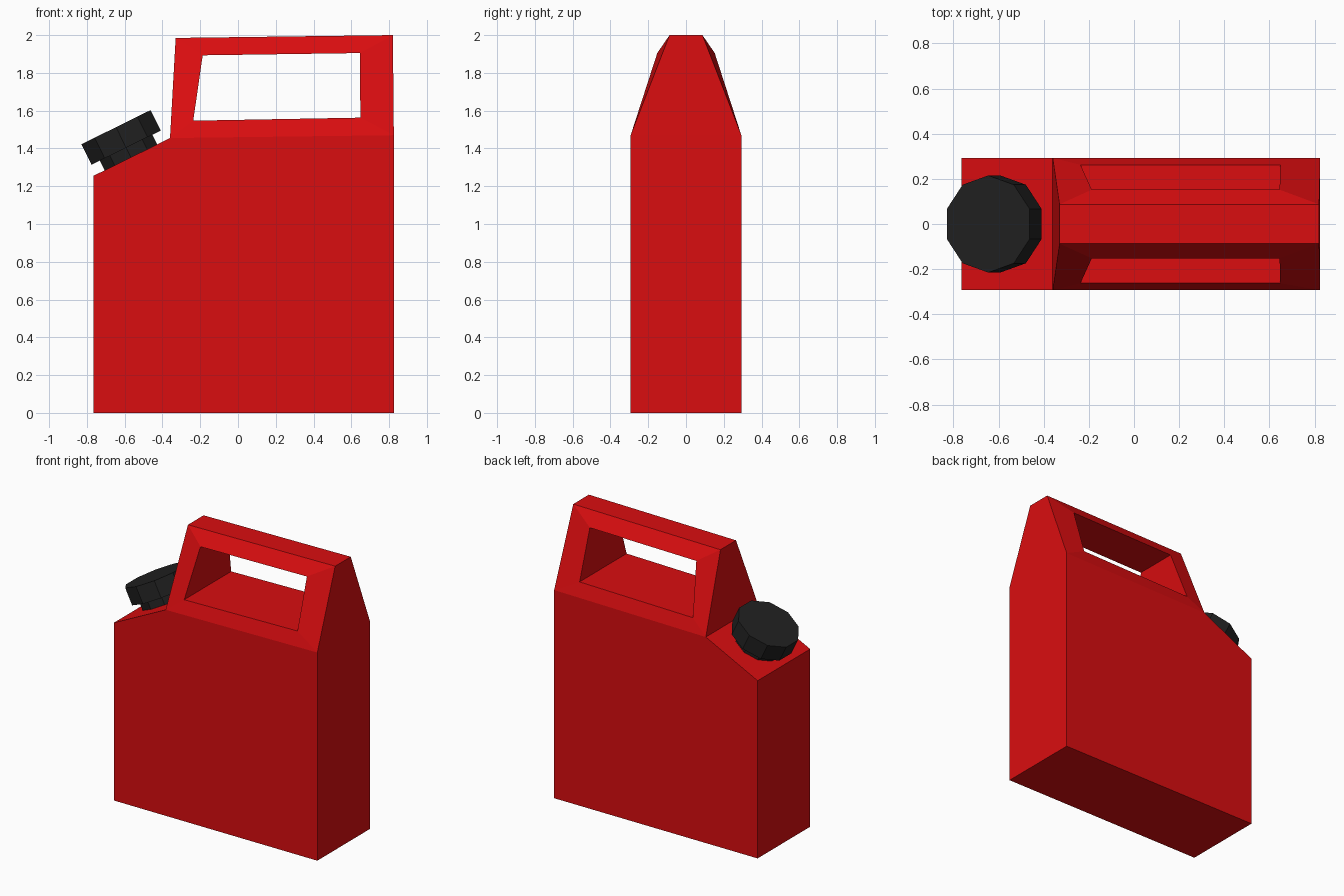
import bpy
import bmesh
from math import atan2, pi
from mathutils import Matrix, Vector

cube = bpy.data.objects.get("Cube")
if cube:
    bpy.data.objects.remove(cube, do_unlink=True)


def make_material(name, rgb):
    mat = bpy.data.materials.new(name)
    mat.use_nodes = True
    colour = (*rgb, 1)
    mat.diffuse_color = colour
    mat.node_tree.nodes["Principled BSDF"].inputs["Base Color"].default_value = colour
    return mat


def make_object(name, bm, mat):
    bmesh.ops.recalc_face_normals(bm, faces=bm.faces)
    mesh = bpy.data.meshes.new(name)
    bm.to_mesh(mesh)
    bm.free()
    mesh.materials.append(mat)
    obj = bpy.data.objects.new(name, mesh)
    bpy.context.collection.objects.link(obj)
    return obj


red = make_material("red plastic", (0.7, 0.004, 0.005))
black = make_material("black plastic", (0.015, 0.015, 0.015))

# Can body: side profile points as (x, half depth, z)
HALF = 0.293
tank = [(-0.765, HALF, 0), (0.825, HALF, 0), (0.825, HALF, 1.47),
        (-0.36, HALF, 1.455), (-0.765, HALF, 1.255)]
grip_top = [(0.82, 0.087, 2.0), (-0.33, 0.087, 1.985)]
hole = [(0.648, 0.262, 1.563), (0.645, 0.152, 1.905),
        (-0.187, 0.152, 1.893), (-0.237, 0.262, 1.547)]

bm = bmesh.new()
sides = []
for sign in (-1, 1):
    base, grip, opening = [[bm.verts.new((x, sign * y, z)) for x, y, z in pts]
                           for pts in (tank, grip_top, hole)]
    bm.faces.new(base)
    # Handle frame around the opening
    frame = [base[2], grip[0], grip[1], base[3]]
    for i in range(4):
        j = (i + 1) % 4
        bm.faces.new((frame[i], frame[j], opening[j], opening[i]))
    sides.append((base[:3] + grip + base[3:], opening))

# Join both sides along the outline and through the handle opening
for near, far in zip(*sides):
    n = len(near)
    for i in range(n):
        j = (i + 1) % n
        bm.faces.new((near[i], near[j], far[j], far[i]))
make_object("can_body", bm, red)

# Spout neck and cap, square to the sloping shoulder
tilt = Matrix.Rotation(-atan2(0.2, 0.405), 4, "Y")
foot = Vector((-0.567, 0, 1.353))


def spout_part(name, radius, low, high):
    bm = bmesh.new()
    place = (Matrix.Translation(foot) @ tilt
             @ Matrix.Translation((0, 0, (low + high) / 2))
             @ Matrix.Rotation(pi / 2, 4, "Z"))
    bmesh.ops.create_cone(bm, cap_ends=True, segments=10, radius1=radius,
                          radius2=radius, depth=high - low)
    # Make sure a corner points along the depth axis
    corner = max(bm.verts, key=lambda v: v.co.x).co
    turn = Matrix.Rotation(-atan2(corner.y, corner.x), 4, "Z")
    bmesh.ops.transform(bm, matrix=place @ turn, verts=bm.verts)
    make_object(name, bm, black)


spout_part("spout_neck", 0.163, -0.02, 0.08)
spout_part("spout_cap", 0.215, 0.057, 0.178)
